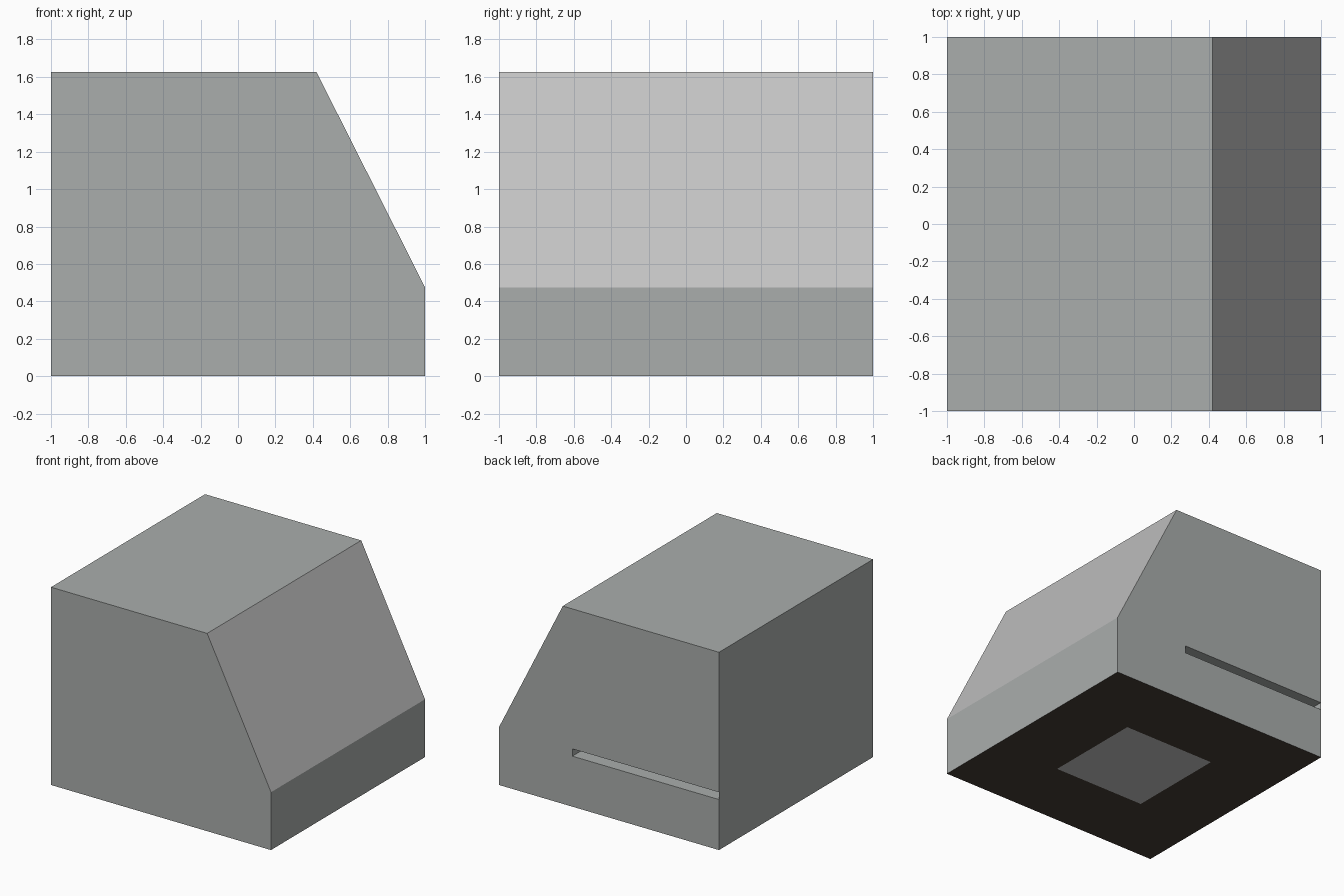
import bpy, bmesh

if "Cube" in bpy.data.objects:
    bpy.data.objects.remove(bpy.data.objects["Cube"])


def material(name, rgb):
    m = bpy.data.materials.new(name)
    m.diffuse_color = (*rgb, 1.0)
    m.use_nodes = True
    m.node_tree.nodes["Principled BSDF"].inputs["Base Color"].default_value = m.diffuse_color
    return m


body_grey = material("body grey", (0.40, 0.42, 0.413))
slope_grey = material("light slope grey", (0.54, 0.54, 0.54))
base_black = material("base black", (0.060, 0.046, 0.036))


def add_object(name, bm, mats):
    bmesh.ops.recalc_face_normals(bm, faces=bm.faces[:])
    mesh = bpy.data.meshes.new(name)
    bm.to_mesh(mesh)
    bm.free()
    for m in mats:
        mesh.materials.append(m)
    ob = bpy.data.objects.new(name, mesh)
    bpy.context.collection.objects.link(ob)
    return ob


# Sloped block: side profile extruded from front to back
profile = [(-1, 0), (1, 0), (1, 0.475), (0.42, 1.625), (-1, 1.625)]
bm = bmesh.new()
front = bm.faces.new([bm.verts.new((x, -1, z)) for x, z in profile])
ext = bmesh.ops.extrude_face_region(bm, geom=[front], use_keep_orig=True)
verts = [g for g in ext["geom"] if isinstance(g, bmesh.types.BMVert)]
bmesh.ops.translate(bm, verts=verts, vec=(0, 2, 0))
bmesh.ops.recalc_face_normals(bm, faces=bm.faces[:])

# Light slope, black underside with a small light square in the middle
for f in bm.faces:
    if 0.3 < f.normal.z < 0.9:
        f.material_index = 1
under = min(bm.faces, key=lambda f: f.calc_center_median().z)
rim = bmesh.ops.inset_region(bm, faces=[under], thickness=1 - 0.167, depth=0)
for f in rim["faces"]:
    f.material_index = 2
under.material_index = 1
block = add_object("sloped_block", bm, [body_grey, slope_grey, base_black])

# Finger grooves in the front and back, closed by a thin skin on the left
DEPTH = 0.17
X0, X1, Z0, Z1 = -0.998, 0.333, 0.415, 0.475
for name, side in (("front_groove_cutter", -1), ("back_groove_cutter", 1)):
    bm = bmesh.new()
    bmesh.ops.create_cube(bm, size=1)
    for v in bm.verts:
        v.co.x = X1 if v.co.x > 0 else X0
        v.co.z = Z1 if v.co.z > 0 else Z0
        v.co.y = side * (1.1 if v.co.y > 0 else 1 - DEPTH)
    cutter = add_object(name, bm, [body_grey])
    cutter.hide_render = True
    cutter.hide_set(True)
    mod = block.modifiers.new(name, "BOOLEAN")
    mod.operation = "DIFFERENCE"
    mod.solver = "EXACT"
    mod.object = cutter
